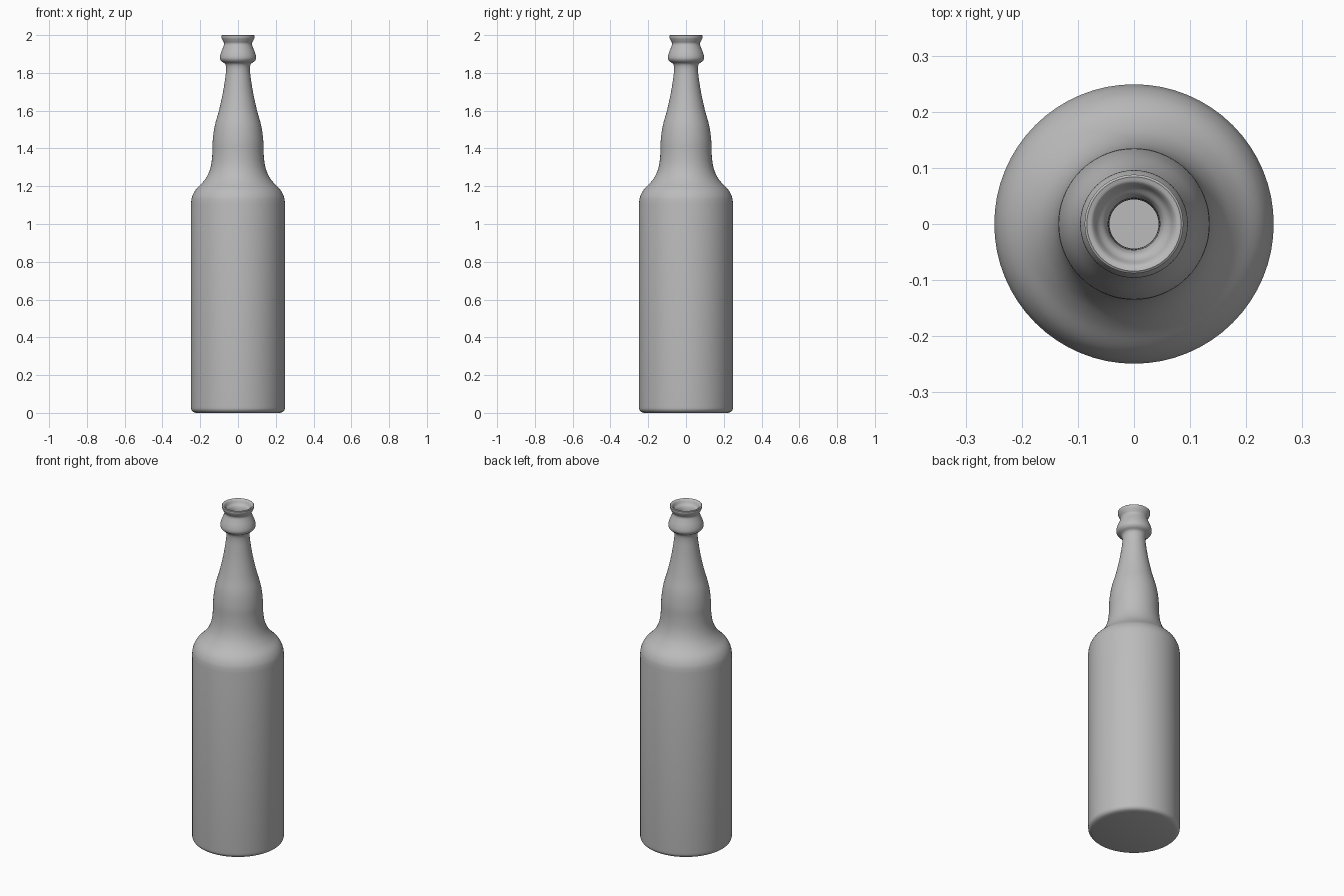
import bpy
import bmesh
from math import tau
from mathutils import Vector
from mathutils.geometry import interpolate_bezier

cube = bpy.data.objects.get("Cube")
if cube:
    bpy.data.objects.remove(cube, do_unlink=True)

glass = bpy.data.materials.new("grey glass")
glass.use_nodes = True
glass.diffuse_color = (0.5, 0.5, 0.5, 1)
glass.node_tree.nodes["Principled BSDF"].inputs["Base Color"].default_value = (0.5, 0.5, 0.5, 1)


def smooth_path(points, steps=4):
    """Curve running through every (radius, height) point."""
    pts = [Vector((r, 0, z)) for r, z in points]
    ext = [pts[0]] + pts + [pts[-1]]
    path = [pts[0]]
    for a, b, c, d in zip(ext, ext[1:], ext[2:], ext[3:]):
        # Handles are limited by segment length to avoid overshoot
        reach = (c - b).length / 3
        h1 = b + (c - a).normalized() * reach
        h2 = c - (d - b).normalized() * reach
        path += interpolate_bezier(b, h1, h2, c, steps + 1)[1:]
    return path


def lathe(name, path, segments=64):
    bm = bmesh.new()
    verts = [bm.verts.new(p) for p in path]
    edges = [bm.edges.new(pair) for pair in zip(verts, verts[1:])]
    bmesh.ops.spin(bm, geom=verts + edges, axis=(0, 0, 1), cent=(0, 0, 0),
                   angle=tau, steps=segments, use_duplicate=False)
    bmesh.ops.remove_doubles(bm, verts=bm.verts, dist=0.0005)
    bmesh.ops.recalc_face_normals(bm, faces=bm.faces)
    mesh = bpy.data.meshes.new(name)
    bm.to_mesh(mesh)
    bm.free()
    mesh.materials.append(glass)
    obj = bpy.data.objects.new(name, mesh)
    bpy.context.collection.objects.link(obj)
    bpy.context.view_layer.objects.active = obj
    obj.select_set(True)
    bpy.ops.object.shade_smooth_by_angle(angle=0.7)
    return obj


# Flat base with a rounded heel
heel = [(0.222, 0), (0.238, 0.006), (0.247, 0.018), (0.249, 0.035)]
# Shoulder, bulged neck, collar ring and flared lip
upper = [(0.249, 1.11), (0.243, 1.145), (0.225, 1.18), (0.187, 1.22),
         (0.16, 1.26), (0.143, 1.31), (0.136, 1.37), (0.134, 1.44),
         (0.123, 1.52), (0.101, 1.60), (0.081, 1.69), (0.068, 1.77),
         (0.063, 1.82), (0.068, 1.847), (0.088, 1.862), (0.096, 1.878),
         (0.091, 1.905), (0.079, 1.935), (0.073, 1.955), (0.08, 1.97),
         (0.087, 1.985), (0.088, 1.997)]
# Rolled mouth and inner wall down to the inside floor
mouth = [(0.084, 2.0), (0.074, 1.996), (0.064, 1.978), (0.052, 1.965),
         (0.046, 1.94), (0.045, 1.82), (0.062, 1.69), (0.103, 1.52),
         (0.115, 1.44), (0.124, 1.31), (0.168, 1.21), (0.222, 1.15), (0.23, 1.10)]
floor = [(0.23, 0.04), (0.215, 0.02)]

centre = [Vector((0, 0, 0))]
path = (centre + smooth_path(heel) + smooth_path(upper) + smooth_path(mouth)
        + smooth_path(floor) + [Vector((0, 0, 0.02))])
lathe("bottle", path)
